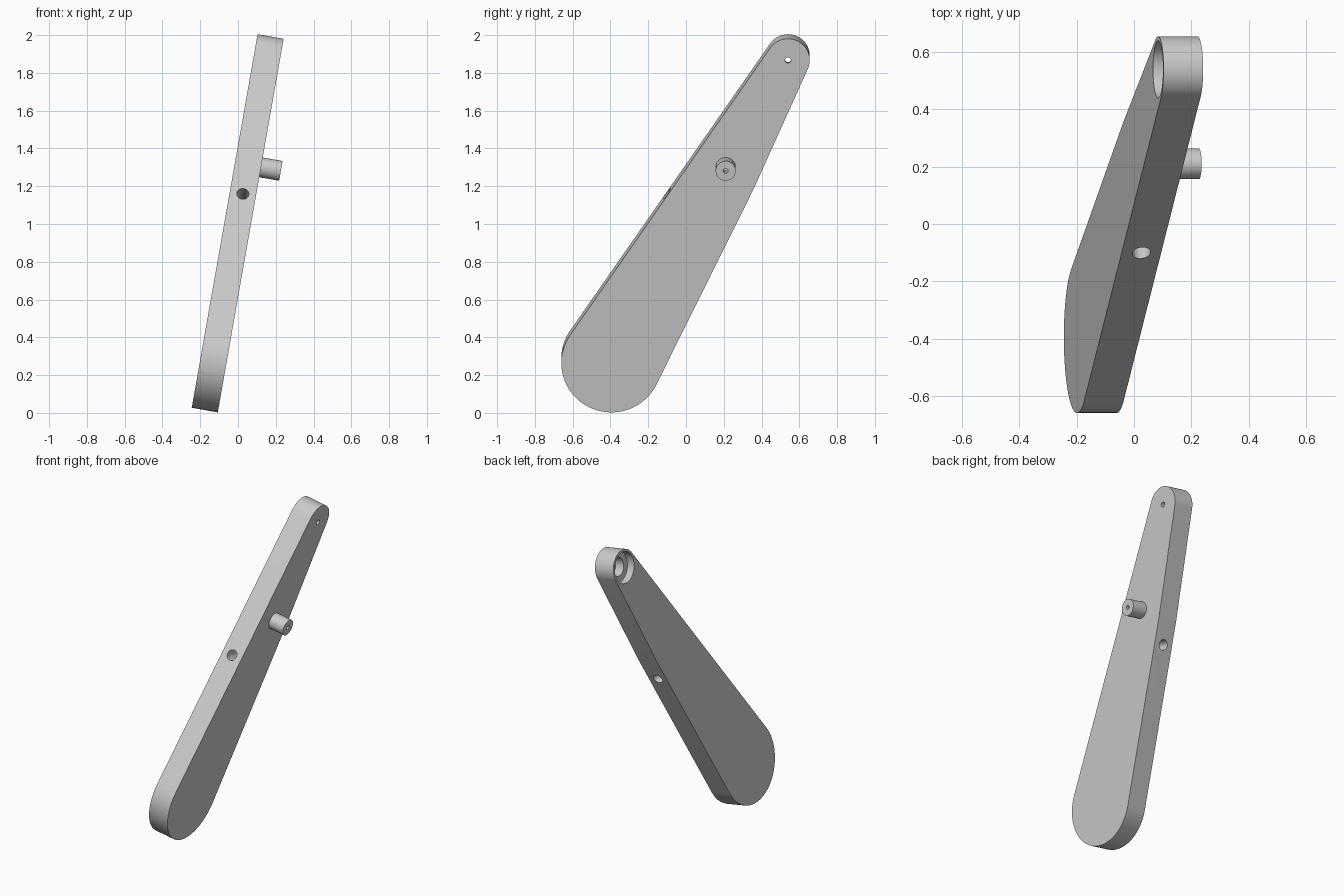
import bpy, bmesh
from math import cos, sin, pi, radians
from mathutils import Matrix, Vector
from mathutils.geometry import convex_hull_2d

old = bpy.data.objects.get("Cube")
if old:
    bpy.data.objects.remove(old)

grey = bpy.data.materials.new("plain grey")
grey.use_nodes = True
colour = (0.6, 0.6, 0.6, 1)
grey.diffuse_color = colour
grey.node_tree.nodes["Principled BSDF"].inputs["Base Color"].default_value = colour

# Leaning frame: local x is the plate normal, origin at the wide end's centre
FRAME = Matrix.Translation((-0.13, -0.395, 0.276)) @ Matrix.Rotation(radians(10), 4, 'Y')
HALF = 0.07
WIDE = (0, 0, 0.265)
TIP = (0.935, 1.628, 0.115)
BEND = (0.755, 0.94)
PIN = (0.605, 1.052)


def make_object(name, bm):
    bmesh.ops.recalc_face_normals(bm, faces=bm.faces)
    mesh = bpy.data.meshes.new(name)
    bm.to_mesh(mesh)
    bm.free()
    mesh.materials.append(grey)
    obj = bpy.data.objects.new(name, mesh)
    obj.matrix_world = FRAME
    bpy.context.collection.objects.link(obj)
    return obj


def rod(name, start, end, radius, sides=64):
    start, end = Vector(start), Vector(end)
    axis = end - start
    bm = bmesh.new()
    place = Matrix.Translation((start + end) / 2) @ axis.to_track_quat('Z', 'Y').to_matrix().to_4x4()
    bmesh.ops.create_cone(bm, cap_ends=True, segments=sides, radius1=radius,
                          radius2=radius, depth=axis.length, matrix=place)
    return make_object(name, bm)


def cut(obj, cutters):
    bpy.context.view_layer.objects.active = obj
    for cutter in cutters:
        cutter.hide_render = True
        mod = obj.modifiers.new("cut", 'BOOLEAN')
        mod.operation = 'DIFFERENCE'
        mod.solver = 'EXACT'
        mod.object = cutter
        bpy.ops.object.modifier_apply(modifier=mod.name)
        bpy.data.objects.remove(cutter)


def smooth(obj):
    bpy.ops.object.select_all(action='DESELECT')
    obj.select_set(True)
    bpy.context.view_layer.objects.active = obj
    bpy.ops.object.shade_smooth_by_angle(angle=radians(25))


# Tapered plate: hull of a wide round end, a small round end and a slight bend
points = [Vector(BEND)]
for u, v, r in (WIDE, TIP):
    points += [Vector((u + r * cos(i * pi / 48), v + r * sin(i * pi / 48))) for i in range(96)]
outline = [points[i] for i in convex_hull_2d(points)]
bm = bmesh.new()
face = bm.faces.new([bm.verts.new((-HALF, p.x, p.y)) for p in outline])
grown = bmesh.ops.extrude_face_region(bm, geom=[face])
bmesh.ops.translate(bm, vec=(2 * HALF, 0, 0),
                    verts=[g for g in grown["geom"] if isinstance(g, bmesh.types.BMVert)])
plate = make_object("tapered_plate", bm)

# Stepped socket in the small end and a bore across the edges
tu, tv, _ = TIP
back = -HALF - 0.05
front_mouth, back_mouth = Vector((0, 0.295, 0.897)), Vector((0, 0.69, 0.796))
reach = (back_mouth - front_mouth) * 0.3
cut(plate, [
    rod("socket_cutter", (back, tu, tv), (-0.02, tu, tv), 0.1),
    rod("inner_socket_cutter", (back, tu, tv), (0.04, tu, tv), 0.06),
    rod("tip_hole_cutter", (back, tu, tv), (HALF + 0.05, tu, tv), 0.016, 32),
    rod("cross_bore_cutter", front_mouth - reach, back_mouth + reach, 0.032),
])
smooth(plate)

# Side pin with a small blind hole in its end
pu, pv = PIN
end = HALF + 0.107
pin = rod("side_pin", (HALF - 0.005, pu, pv), (end, pu, pv), 0.053)
cut(pin, [rod("pin_hole_cutter", (end - 0.07, pu, pv), (end + 0.05, pu, pv), 0.013, 32)])
smooth(pin)
